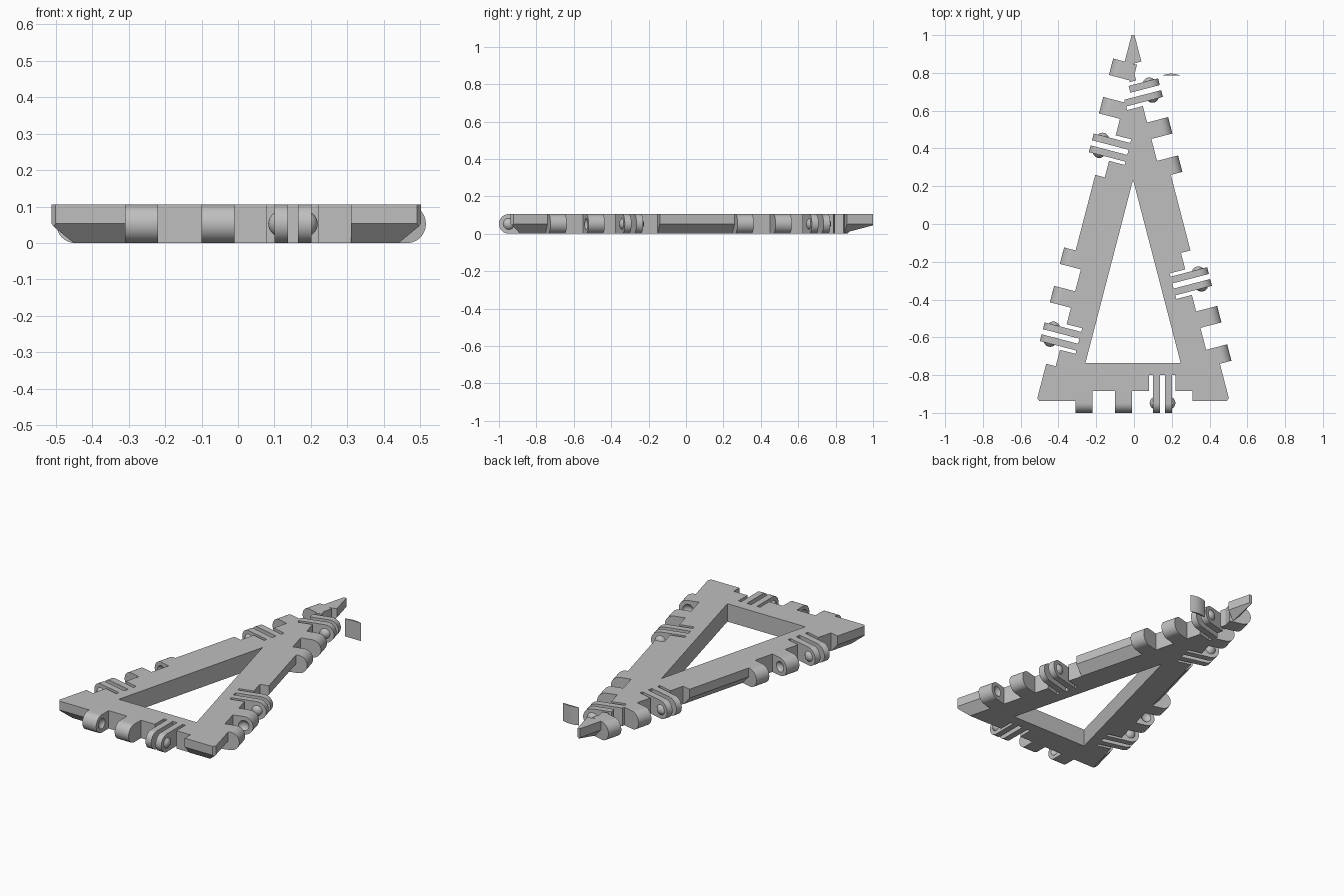
import bpy, bmesh, math
from mathutils import Matrix, Vector

if "Cube" in bpy.data.objects:
    bpy.data.objects.remove(bpy.data.objects["Cube"])

H = 0.105                      # plate thickness
R = H / 2                      # knuckle radius
BASE, APEX, HALF, X0 = -0.937, 1.03, 0.511, -0.005
OUT, RECESS, SLOT = 0.063, -0.052, -0.137
BALL, BULGE = 0.035, 0.017
LEAN = math.atan2(HALF, APEX - BASE)
CORNER = (math.pi / 2 - LEAN) / 2

grey = bpy.data.materials.new("plain_grey")
grey.use_nodes = True
grey.diffuse_color = (0.52, 0.52, 0.52, 1)
grey.node_tree.nodes["Principled BSDF"].inputs["Base Color"].default_value = grey.diffuse_color


def finish(bm, name, smooth=False):
    bmesh.ops.recalc_face_normals(bm, faces=bm.faces)
    mesh = bpy.data.meshes.new(name)
    bm.to_mesh(mesh)
    bm.free()
    mesh.materials.append(grey)
    obj = bpy.data.objects.new(name, mesh)
    bpy.context.collection.objects.link(obj)
    if smooth:
        smooth_edges(obj)
    return obj


def activate(obj):
    bpy.ops.object.select_all(action="DESELECT")
    obj.select_set(True)
    bpy.context.view_layer.objects.active = obj


def smooth_edges(obj):
    activate(obj)
    bpy.ops.object.shade_smooth_by_angle(angle=math.radians(30))


def loft(bm, rings):
    """Closed solid through rings with equal point counts."""
    loops = [[bm.verts.new(p) for p in ring] for ring in rings]
    bm.faces.new(loops[0])
    bm.faces.new(loops[-1])
    for a, b in zip(loops, loops[1:]):
        for i in range(len(a)):
            j = (i + 1) % len(a)
            bm.faces.new((a[i], a[j], b[j], b[i]))


def cut(obj, cutter):
    cutter.hide_render = True
    mod = obj.modifiers.new("cut", "BOOLEAN")
    mod.operation, mod.solver, mod.object = "DIFFERENCE", "EXACT", cutter
    activate(obj)
    bpy.ops.object.modifier_apply(modifier=mod.name)
    bpy.data.objects.remove(cutter)


def triangle(inset, z):
    side = HALF - inset / math.tan(CORNER)
    return [(X0 - side, BASE + inset, z), (X0 + side, BASE + inset, z),
            (X0, APEX - inset / math.sin(LEAN), z)]


def frame(centre, t):
    """Local axes: x along the edge, y outward, z up."""
    m = Matrix.Identity(4)
    m.col[0] = (t[0], t[1], 0, 0)
    m.col[1] = (t[1], -t[0], 0, 0)
    m.col[3] = (centre[0], centre[1], 0, 1)
    return m


def knuckle(name, m, t0, t1, depth):
    """Block with a half-round outer end."""
    centre = OUT - R
    prof = [(depth, 0), (depth, H)]
    for i in range(25):
        a = math.pi / 2 - math.pi * i / 24
        prof.append((centre + R * math.cos(a), R + R * math.sin(a)))
    bm = bmesh.new()
    loft(bm, [[m @ Vector((t, y, z)) for y, z in prof] for t in (t0, t1)])
    return finish(bm, name)


def ball(name, m, t, keep=None):
    """Sphere on the hinge axis; keep = (plane, side) leaves only a dome."""
    bm = bmesh.new()
    bmesh.ops.create_uvsphere(bm, u_segments=24, v_segments=16, radius=BALL)
    bmesh.ops.translate(bm, vec=(t, OUT - R, R), verts=bm.verts)
    if keep:
        geom = bm.verts[:] + bm.edges[:] + bm.faces[:]
        bmesh.ops.bisect_plane(bm, geom=geom, plane_co=(keep[0], 0, 0),
                               plane_no=(keep[1], 0, 0), clear_inner=True)
        bmesh.ops.holes_fill(bm, edges=[e for e in bm.edges if e.is_boundary])
    bm.transform(m)
    return finish(bm, name, keep is not None)


# Triangular frame with chamfered underside and blunted corners
bm = bmesh.new()
loft(bm, [triangle(0.05, 0), triangle(0, 0.053), triangle(0, H)])
cs, sn = math.cos(CORNER), math.sin(CORNER)
blunt = [((0, 1, 0), (0, 1, 0))]
for s in (-1, 1):
    no = Vector((s * cs, -sn, 0))
    blunt.append((Vector((X0 + s * HALF, BASE, 0)) - no * 0.012, no))
for co, no in blunt:
    geom = bm.verts[:] + bm.edges[:] + bm.faces[:]
    bmesh.ops.bisect_plane(bm, geom=geom, plane_co=co, plane_no=no, clear_outer=True)
    bmesh.ops.holes_fill(bm, edges=[e for e in bm.edges if e.is_boundary])
body = finish(bm, "triangle_frame")

bm = bmesh.new()
loft(bm, [triangle(0.2, -0.1), triangle(0.2, 0.2)])
cut(body, finish(bm, "opening_cutter"))

# Hinge positions: one on the base, two on each long side
tx, ty = math.sin(LEAN), math.cos(LEAN)
hinges = [("base", frame((0, BASE), (1, 0)))]
for label, y in (("lower", -0.44), ("upper", 0.56)):
    x = (APEX - y) * math.tan(LEAN)
    hinges.append((label + "_left", frame((X0 + x, y), (-tx, ty))))
    hinges.append((label + "_right", frame((X0 - x, y), (-tx, -ty))))

notch = [(-0.31, 0.1), (-0.31, RECESS), (0.08, RECESS), (0.08, SLOT),
         (0.22, SLOT), (0.22, RECESS), (0.31, RECESS), (0.31, 0.1)]
for label, m in hinges:
    # Recess and clip slot
    bm = bmesh.new()
    loft(bm, [[m @ Vector((t, y, z)) for t, y in notch] for z in (-0.1, 0.2)])
    cut(body, finish(bm, "notch_cutter"))

    # Two socket knuckles with facing dimples
    tip = label == "upper_right"
    first = knuckle(label + "_socket_a", m, -0.31, -0.22, -0.067 if tip else RECESS)
    cut(first, ball("dimple_cutter", m, -0.22 + BALL - BULGE))
    second = knuckle(label + "_socket_b", m, -0.10, -0.01, RECESS)
    cut(second, ball("dimple_cutter", m, -0.10 - BALL + BULGE))

    # Two clip prongs with outward domes
    far = -0.098 if label == "upper_left" else SLOT
    prongs = [knuckle(label + "_prong_a", m, 0.10, 0.137, SLOT),
              knuckle(label + "_prong_b", m, 0.165, 0.202, far)]
    ball(label + "_dome_a", m, 0.10 + BALL - BULGE, (0.10, -1))
    ball(label + "_dome_b", m, 0.202 - BALL + BULGE, (0.202, 1))
    for part in [first, second] + prongs:
        smooth_edges(part)

# Loose curved sliver beside the tip
arc = [(0.145 + 0.105 * i / 12, 0.785 + 0.011 * math.sin(math.pi * i / 12)) for i in range(13)]
bm = bmesh.new()
loft(bm, [[(x, y, z) for x, y in arc] for z in (0, H)])
finish(bm, "loose_sliver", True)
